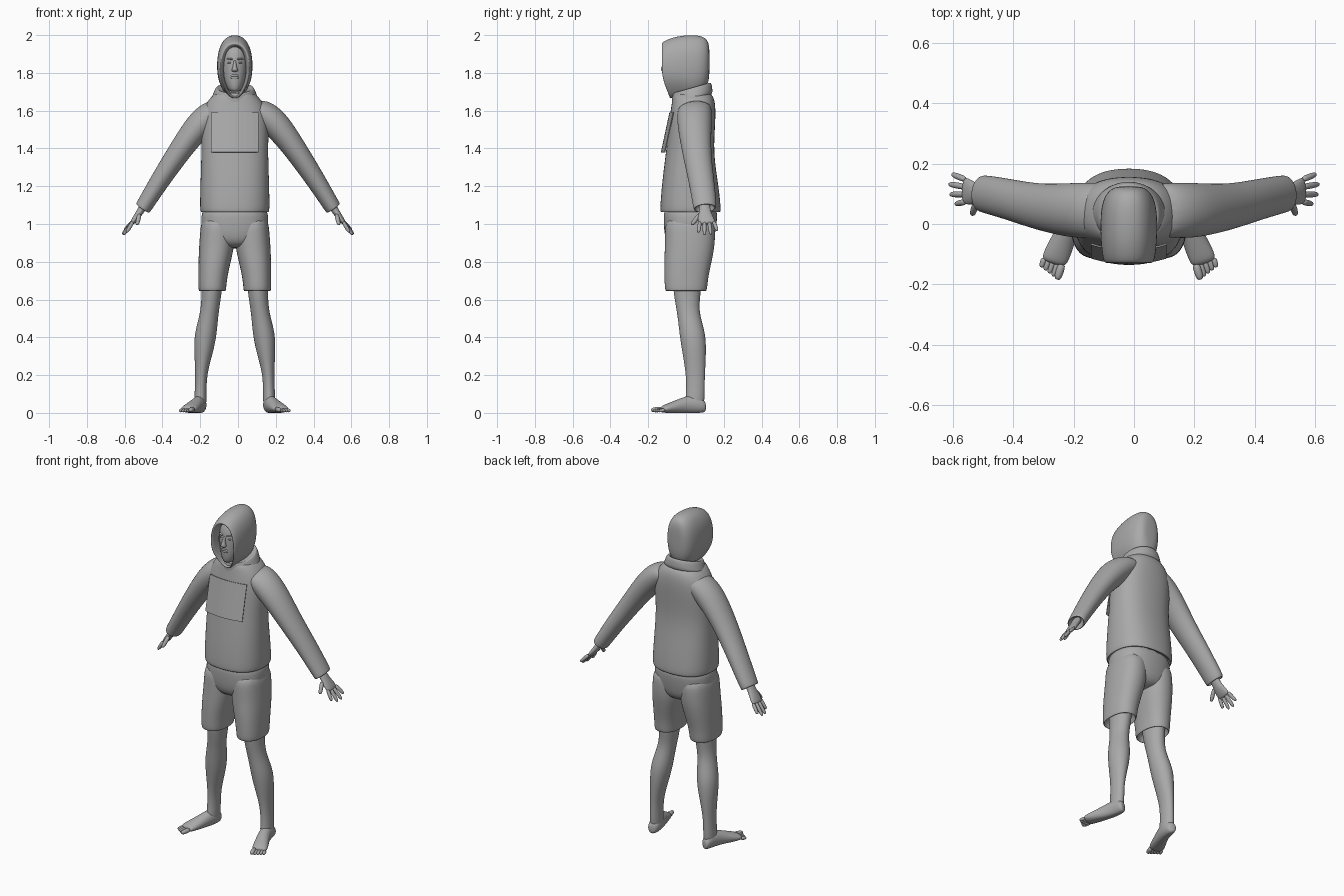
import bpy, bmesh, math
from mathutils import Vector

CX = -0.017          # centre line of the body
Z = (0, 0, 1)
grey = bpy.data.materials.new("grey")
grey.diffuse_color = (0.4, 0.4, 0.4, 1)


def loft(name, rings, axis, n=16, power=2.0, level=2, s=1, ox=CX, caps=(True, True), deform=None):
    """Skin rings (x, y, z, half width, half depth) square to an axis; s mirrors x."""
    axis = Vector(axis).normalized()
    ref = Vector((0, 0, 1)) if abs(axis.z) < 0.3 else Vector((0, 1, 0))
    u = ref.cross(axis).normalized()
    v = axis.cross(u)
    bm = bmesh.new()
    loops = []
    for x, y, z, a, b in rings:
        loop = []
        for i in range(n):
            t = 2 * math.pi * i / n
            c, d = math.cos(t), math.sin(t)
            c = math.copysign(abs(c) ** (2 / power), c)
            d = math.copysign(abs(d) ** (2 / power), d)
            p = Vector((x, y, z)) + u * a * c + v * b * d
            if deform:
                p = deform(p)
            loop.append(bm.verts.new((p.x * s + ox, p.y, p.z)))
        loops.append(loop)
    for A, B in zip(loops, loops[1:]):
        for i in range(n):
            j = (i + 1) % n
            bm.faces.new((A[i], A[j], B[j], B[i]))
    if caps[0]:
        bm.faces.new(loops[0])
    if caps[1]:
        bm.faces.new(loops[-1])
    bmesh.ops.recalc_face_normals(bm, faces=bm.faces)
    me = bpy.data.meshes.new(name)
    bm.to_mesh(me)
    bm.free()
    me.materials.append(grey)
    for p in me.polygons:
        p.use_smooth = True
    ob = bpy.data.objects.new(name, me)
    bpy.context.collection.objects.link(ob)
    if level:
        m = ob.modifiers.new("smooth", 'SUBSURF')
        m.levels = m.render_levels = level
    return ob


def digit(name, a, b, r, s, ox=CX):
    """Tapered finger or toe from a to b."""
    a, b = Vector(a), Vector(b)
    rings = [(*a.lerp(b, t), r * k, r * k) for t, k in ((0, 1), (0.5, 1), (0.85, 0.9), (1, 0.5))]
    loft(name, rings, b - a, n=8, level=1, s=s, ox=ox)


# Hooded top: body and collar
loft("top_body", [
    (0, .02, 1.10, .165, .140), (0, .022, 1.062, .172, .150), (0, .024, 1.06, .182, .160),
    (0, .024, 1.085, .187, .163), (0, .022, 1.20, .184, .152), (0, .020, 1.30, .181, .138),
    (0, .022, 1.40, .178, .127), (0, .030, 1.50, .182, .124), (0, .036, 1.58, .178, .122),
    (0, .040, 1.64, .155, .116), (0, .036, 1.68, .120, .108), (0, .030, 1.70, .09, .09)],
    Z, n=20, power=2.4)


def tilt(p):
    p.z += 0.28 * (p.y - 0.03)
    return p


loft("collar", [(0, .033, 1.64, .135, .110), (0, .033, 1.68, .120, .110), (0, .030, 1.715, .107, .108),
                (0, .027, 1.725, .097, .100), (0, .025, 1.71, .08, .09)], Z, deform=tilt)


# Hood: swept from the face opening to the back of the head
def drape(p):
    t = max(0, (1.78 - p.z) / 0.13)
    if p.y < -0.05:
        p.x *= 1 - 0.35 * min(t, 1.2)
    if p.y < 0:
        p.y += 0.05 * t
    return p


hood = [(-.075, 1.81, .060, .128), (-.112, 1.81, .066, .134), (-.131, 1.81, .075, .142),
        (-.127, 1.814, .086, .152), (-.06, 1.83, .095, .165), (.03, 1.836, .096, .168),
        (.088, 1.845, .085, .152), (.118, 1.855, .060, .118), (.125, 1.86, .03, .06)]
loft("hood", [(0, y, z, a, b) for y, z, a, b in hood], (0, 1, 0), n=20, power=2.3,
     caps=(False, True), deform=drape)

# Head, neck and facial features
loft("head", [(0, -.055, 1.70, .020, .035), (0, -.05, 1.71, .036, .055), (0, -.04, 1.75, .055, .072),
              (0, -.03, 1.80, .066, .083), (0, -.025, 1.86, .072, .087), (0, -.02, 1.92, .068, .082),
              (0, -.01, 1.96, .045, .055)], Z)
loft("neck", [(0, .01, 1.62, .06, .06), (0, .0, 1.75, .055, .055)], Z, level=1)
loft("nose", [(0, -.112, 1.805, .012, .010), (0, -.116, 1.812, .019, .017), (0, -.117, 1.822, .015, .019),
              (0, -.110, 1.845, .008, .013), (0, -.106, 1.868, .007, .008)], Z, n=10)
for part, z in (("upper_lip", 1.786), ("lower_lip", 1.775)):
    loft(part, [(x, -.108 + 9 * x * x, z, w, w) for x, w in
                ((-.026, .002), (-.012, .007), (0, .007), (.012, .007), (.026, .002))],
         (1, 0, 0), n=8, level=1)
for side, s in (("left", 1), ("right", -1)):
    loft(side + "_brow", [(.010, -.108, 1.872, .006, .005), (.028, -.103, 1.876, .008, .006),
                          (.046, -.088, 1.872, .006, .004)], (1, .4, 0), n=8, level=1, s=s)
    loft(side + "_eye", [(.017, -.104, 1.853, .003, .002), (.029, -.101, 1.854, .007, .006),
                         (.041, -.090, 1.853, .003, .002)], (1, .4, 0), n=8, level=1, s=s)

# Chest panel: thin sloping patch
bm = bmesh.new()
rows = []
for z, y in ((1.59, -.088), (1.38, -.133)):
    rows.append([bm.verts.new((CX + x, y + 1.2 * x * x, z)) for x in
                 [-.125 + .25 * i / 8 for i in range(9)]])
for i in range(8):
    bm.faces.new((rows[0][i], rows[1][i], rows[1][i + 1], rows[0][i + 1]))
me = bpy.data.meshes.new("chest_panel")
bm.to_mesh(me)
bm.free()
me.materials.append(grey)
panel = bpy.data.objects.new("chest_panel", me)
bpy.context.collection.objects.link(panel)
panel.modifiers.new("thickness", 'SOLIDIFY').thickness = 0.005

# Shorts: seat
loft("shorts_seat", [(0, .02, .87, .05, .08), (0, .02, .90, .150, .125), (0, .02, .96, .180, .138),
                     (0, .024, 1.04, .180, .145), (0, .024, 1.10, .17, .14)], Z, n=20, power=2.4)

for side, s in (("left", 1), ("right", -1)):
    # Sleeve with open cuff
    arm_axis = (.42, .07, -.62)
    loft(side + "_sleeve", [
        (.06, .045, 1.625, .065, .085), (.12, .045, 1.60, .078, .094), (.19, .045, 1.54, .078, .094),
        (.26, .050, 1.455, .068, .085), (.33, .060, 1.355, .060, .076), (.40, .078, 1.25, .054, .070),
        (.46, .092, 1.155, .048, .066), (.497, .100, 1.095, .045, .063), (.505, .100, 1.082, .043, .060),
        (.505, .100, 1.082, .034, .050), (.49, .098, 1.11, .030, .045)],
        arm_axis, n=16, s=s, ox=0)
    # Hand and fingers
    loft(side + "_palm", [(.485, .096, 1.12, .024, .032), (.515, .100, 1.07, .020, .030),
                          (.535, .102, 1.04, .018, .042), (.556, .110, 1.012, .014, .046),
                          (.564, .112, 1.0, .009, .040)], (.5, .1, -.8), n=12, s=s, ox=0)
    for i, (y0, y1, x1, z1) in enumerate(((.074, .066, .590, .955), (.098, .098, .608, .942),
                                          (.122, .132, .612, .945), (.146, .165, .602, .965))):
        digit(f"{side}_finger_{i + 1}", (.555, y0, 1.015), (x1, y1, z1), .0115, s, 0)
    digit(side + "_thumb", (.52, .075, 1.055), (.535, .03, .995), .013, s, 0)

    # Shorts leg with open hem
    loft(side + "_shorts_leg", [
        (.09, .022, 1.05, .085, .130), (.092, .022, .96, .093, .136), (.096, .020, .88, .095, .134),
        (.107, .010, .80, .087, .128), (.116, .002, .72, .078, .118), (.119, .0, .665, .075, .115),
        (.119, .0, .645, .073, .110), (.119, .0, .645, .066, .102), (.119, .0, .70, .062, .095)],
        Z, s=s, power=2.3)
    # Bare leg
    loft(side + "_leg", [
        (.118, .005, .74, .060, .080), (.122, .006, .64, .054, .074), (.130, .008, .56, .050, .062),
        (.140, .018, .50, .052, .062), (.154, .034, .42, .060, .070), (.163, .042, .34, .054, .066),
        (.173, .048, .25, .038, .056), (.179, .050, .18, .031, .050), (.181, .050, .11, .032, .050),
        (.182, .046, .06, .033, .052), (.182, .046, .03, .028, .045)], Z, s=s)
    # Foot and toes
    loft(side + "_foot", [
        (.178, .104, .030, .016, .022), (.179, .092, .036, .030, .036), (.182, .055, .046, .036, .050),
        (.195, .0, .042, .036, .048), (.218, -.055, .031, .041, .036), (.242, -.110, .022, .046, .024),
        (.250, -.133, .018, .038, .015)], (.29, -.957, 0), s=s,
        deform=lambda p: Vector((p.x, p.y, max(p.z, 0))))
    for i in range(5):
        k = -.031 + .0155 * i
        length = .058 - .006 * i
        bx, by = .25 + .957 * k, -.12 + .29 * k
        r = .015 if i == 0 else .0105
        digit(f"{side}_toe_{i + 1}", (bx, by, r + .005), (bx + .29 * length, by - .957 * length, r), r, s)
